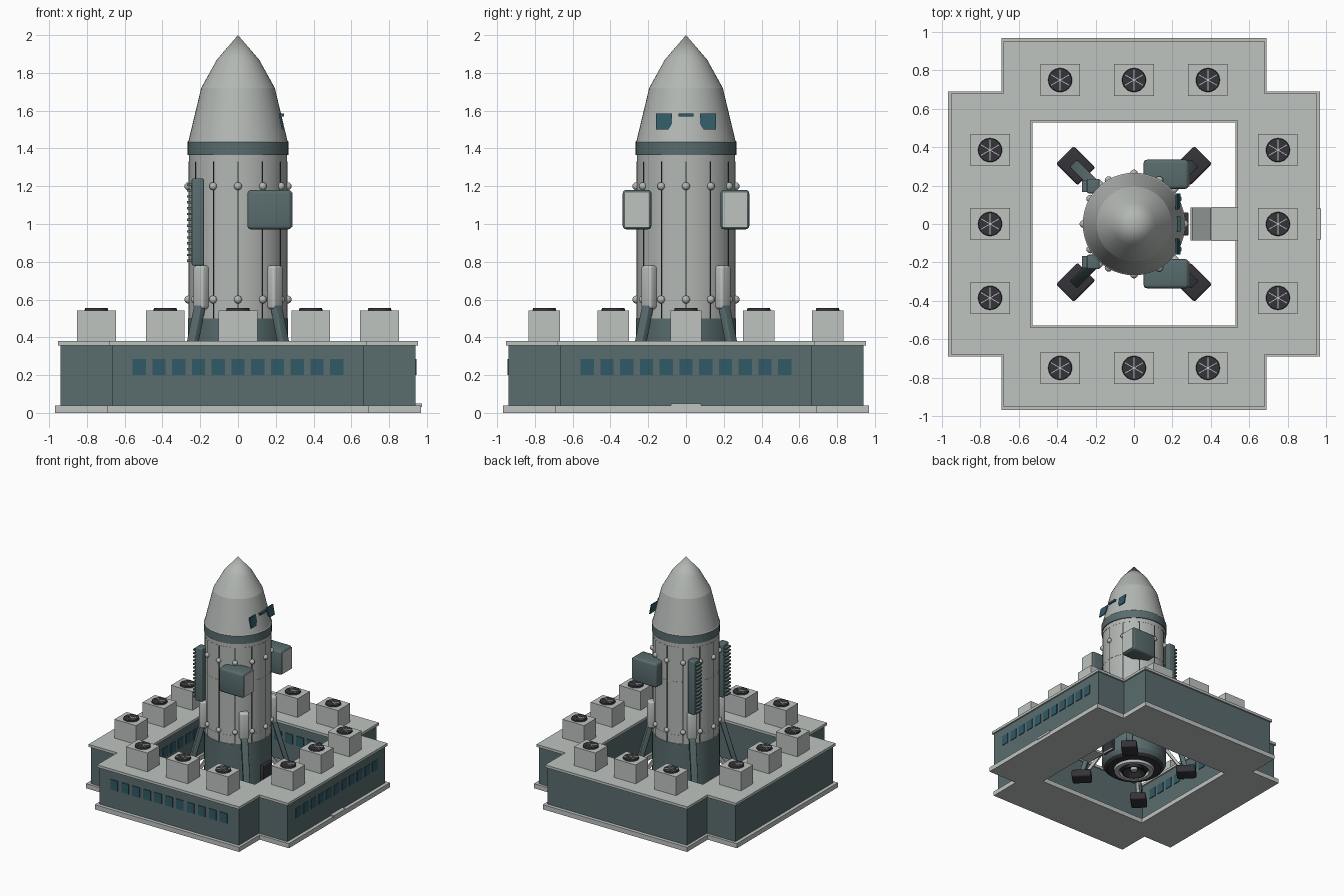
import bpy, bmesh, math
from mathutils import Matrix, Vector

if "Cube" in bpy.data.objects:
    bpy.data.objects.remove(bpy.data.objects["Cube"])


def mat(name, r, g, b):
    m = bpy.data.materials.new(name)
    m.diffuse_color = (r, g, b, 1)
    m.use_nodes = True
    m.node_tree.nodes["Principled BSDF"].inputs["Base Color"].default_value = m.diffuse_color
    return m


LIGHT = mat("light_grey", 0.52, 0.55, 0.53)
HULL = mat("hull_grey", 0.45, 0.475, 0.455)
TEAL = mat("slate_teal", 0.10, 0.15, 0.155)
GLASS = mat("blue_glass", 0.03, 0.10, 0.135)
DARK = mat("charcoal", 0.035, 0.033, 0.04)


def finish(name, bm, mats, smooth=None):
    bmesh.ops.recalc_face_normals(bm, faces=bm.faces)
    me = bpy.data.meshes.new(name)
    bm.to_mesh(me)
    bm.free()
    ob = bpy.data.objects.new(name, me)
    bpy.context.collection.objects.link(ob)
    for m in mats:
        me.materials.append(m)
    if smooth:
        bpy.ops.object.select_all(action='DESELECT')
        ob.select_set(True)
        bpy.context.view_layer.objects.active = ob
        bpy.ops.object.shade_smooth_by_angle(angle=math.radians(smooth))
    return ob


def add_box(bm, lo, hi, m=Matrix()):
    lo, hi = Vector(lo), Vector(hi)
    s = hi - lo
    mx = m @ Matrix.Translation((lo + hi) / 2) @ Matrix.Diagonal((*s, 1))
    return bmesh.ops.create_cube(bm, size=1, matrix=mx)['verts']


def box(name, lo, hi, material, bevel=0, m=Matrix()):
    bm = bmesh.new()
    add_box(bm, lo, hi, m)
    if bevel:
        bmesh.ops.bevel(bm, geom=bm.edges[:], offset=bevel, segments=3, profile=0.5, affect='EDGES')
    return finish(name, bm, [material], 35 if bevel else None)


def lathe(name, profile, mats, pick=None, n=48, smooth=12):
    """Spin an (r, z) profile about z; pick(z) returns a material index."""
    bm = bmesh.new()
    vs = [bm.verts.new((r, 0, z)) for r, z in profile]
    es = [bm.edges.new(p) for p in zip(vs, vs[1:])]
    bmesh.ops.spin(bm, geom=vs + es, axis=(0, 0, 1), cent=(0, 0, 0), angle=math.tau, steps=n)
    bmesh.ops.remove_doubles(bm, verts=bm.verts, dist=1e-4)
    if pick:
        for f in bm.faces:
            f.material_index = pick(f.calc_center_median().z)
    return finish(name, bm, mats, smooth)


def spin_z(deg):
    return Matrix.Rotation(math.radians(deg), 4, 'Z')


# --- Cross-shaped building with an open courtyard ---
def cross_ring(name, outer, notch, hole, z0, z1, material):
    g = [-outer, -notch, -hole, hole, notch, outer]
    bm = bmesh.new()
    for i in range(5):
        for j in range(5):
            if (i == j == 2) or (i in (0, 4) and j in (0, 4)):
                continue
            bm.faces.new([bm.verts.new((g[a], g[b], z0)) for a, b in
                          ((i, j), (i + 1, j), (i + 1, j + 1), (i, j + 1))])
    bmesh.ops.remove_doubles(bm, verts=bm.verts, dist=1e-5)
    top = bmesh.ops.extrude_face_region(bm, geom=bm.faces[:], use_keep_orig=True)['geom']
    bmesh.ops.translate(bm, verts=[v for v in top if isinstance(v, bmesh.types.BMVert)], vec=(0, 0, z1 - z0))
    return finish(name, bm, [material])


cross_ring("foundation_slab", 0.97, 0.69, 0.53, 0, 0.04, LIGHT)
cross_ring("building_walls", 0.94, 0.667, 0.55, 0.04, 0.36, TEAL)
cross_ring("roof_slab", 0.953, 0.68, 0.54, 0.358, 0.38, LIGHT)

# Window rows on the front and right facades and two courtyard walls
bm = bmesh.new()
for turn in (0, 90):
    for y, count in ((-0.94, 11), (0.55, 9)):
        for k in range(count):
            x = (k - (count - 1) / 2) * 0.1045
            add_box(bm, (x - 0.035, y - 0.006, 0.2), (x + 0.035, y + 0.002, 0.285), spin_z(turn))
finish("building_windows", bm, [GLASS])
box("door_sill", (0.93, -0.08, 0.03), (0.975, 0.08, 0.05), LIGHT)

# Rooftop cooling units with fans
spots = [(0.385 * k, s * 0.75) for k in (-1, 0, 1) for s in (-1, 1)]
spots += [(y, x) for x, y in spots]
bm, fan, spokes = bmesh.new(), bmesh.new(), bmesh.new()
for x, y in spots:
    at = Matrix.Translation((x, y, 0))
    add_box(bm, (-0.103, -0.083, 0.38), (0.103, 0.083, 0.542), at)
    bmesh.ops.create_cone(fan, cap_ends=True, segments=24, radius1=0.063, radius2=0.06, depth=0.014,
                          matrix=at @ Matrix.Translation((0, 0, 0.547)))
    for a in (30, 90, 150):
        add_box(spokes, (-0.055, -0.002, 0.553), (0.055, 0.002, 0.556), at @ spin_z(a))
finish("cooling_units", bm, [LIGHT])
finish("cooling_fans", fan, [DARK])
finish("fan_spokes", spokes, [LIGHT])

# --- Rocket hull ---
lathe("rocket_hull", [(0.245, 0.10), (0.265, 0.13), (0.265, 0.5), (0.26, 0.5), (0.26, 1.365),
                      (0.267, 1.365), (0.267, 1.435), (0.262, 1.44), (0.195, 1.72),
                      (0.112, 1.87), (0, 2.0)], [HULL, TEAL],
      lambda z: 1 if z < 0.5 or 1.365 <= z < 1.437 else 0)
lathe("engine_base", [(0.247, 0.105), (0.22, 0.08), (0.17, 0.075), (0, 0.10)], [DARK])
lathe("engine_ring", [(0.17, 0.09), (0.16, 0.055), (0.125, 0.055), (0.12, 0.09)], [LIGHT])
lathe("engine_nozzle", [(0.06, 0.10), (0.10, 0.045), (0.092, 0.045), (0.04, 0.085), (0, 0.085)], [DARK])
lathe("nozzle_core", [(0.03, 0.09), (0.025, 0.06), (0, 0.055)], [HULL], n=16)

# Vertical seams, rivets and thin hoop joints
seams, rivets = bmesh.new(), bmesh.new()
for k in range(12):
    r = spin_z(30 * k)
    add_box(seams, (0.255, -0.003, 0.5), (0.262, 0.003, 1.33), r)
    for z in (0.6, 1.2):
        bmesh.ops.create_uvsphere(rivets, u_segments=12, v_segments=8, radius=0.021,
                                  matrix=r @ Matrix.Translation((0.263, 0, z)))
finish("hull_seams", seams, [DARK])
finish("hull_rivets", rivets, [HULL], 40)
for z in (0.57, 1.03, 1.33):
    lathe("hoop_joint", [(0.258, z - 0.002), (0.2615, z - 0.002), (0.2615, z + 0.002), (0.258, z + 0.002)], [HULL])

# Cockpit windows on the right of the nose
bm = bmesh.new()
for s in (-1, 1):
    pts = [(0.075, 1.585), (0.16, 1.585), (0.16, 1.50), (0.095, 1.50), (0.075, 1.53)]
    f = bm.faces.new([bm.verts.new((0.232 - (z - 1.5) * 0.2, s * y, z)) for y, z in pts])
    ext = bmesh.ops.extrude_face_region(bm, geom=[f], use_keep_orig=True)['geom']
    bmesh.ops.translate(bm, verts=[v for v in ext if isinstance(v, bmesh.types.BMVert)], vec=(0.009, 0, 0))
add_box(bm, (0.22, -0.04, 1.568), (0.243, 0.04, 1.585))
finish("cockpit_windows", bm, [GLASS])

for s, side in ((-1, "front"), (1, "back")):
    # Side pods with a pale outer panel
    ys = sorted((s * 0.183, s * 0.335))
    box(side + "_side_pod", (0.05, ys[0], 0.972), (0.285, ys[1], 1.18), TEAL, 0.018)
    box(side + "_pod_panel", (0.28, ys[0] + 0.012, 0.984), (0.289, ys[1] - 0.012, 1.168), LIGHT)
    # Radiator racks with stacked fins
    ys = sorted((s * 0.16, s * 0.235))
    box(side + "_radiator", (-0.245, ys[0], 0.78), (-0.18, ys[1], 1.24), TEAL, 0.008)
    bm = bmesh.new()
    for k in range(14):
        z = 0.805 + k * 0.031
        add_box(bm, (-0.27, ys[0] + 0.006, z - 0.006), (-0.24, ys[1] - 0.006, z + 0.006))
    finish(side + "_radiator_fins", bm, [TEAL])

# --- Landing legs ---
tilt = math.atan2(0.16, 0.57)
for k in range(4):
    r = spin_z(45 + 90 * k)
    box("leg_housing", (0.245, -0.037, 0.55), (0.305, 0.037, 0.78), LIGHT, 0.015, r)
    lean = r @ Matrix.Translation((0.43, 0, 0.05)) @ Matrix.Rotation(-tilt, 4, 'Y')
    box("leg_strut", (-0.02, -0.027, 0), (0.02, 0.027, 0.56), TEAL, 0.006, lean)
    box("leg_brace", (-0.012, -0.012, 0), (0.012, 0.012, 0.28), HULL, 0,
        r @ Matrix.Translation((0.40, 0, 0.05)) @ Matrix.Rotation(-0.6, 4, 'Y'))
    box("foot_pad", (0.35, -0.065, 0), (0.51, 0.065, 0.065), DARK, 0.012, r)

# --- Entry hatch and walkway ---
box("entry_hatch", (0.25, -0.06, 0.14), (0.285, 0.06, 0.29), DARK, 0.006)
box("walkway_platform", (0.405, -0.088, 0.03), (0.55, 0.088, 0.05), LIGHT)
box("walkway_ramp", (-0.125, -0.085, -0.008), (0, 0.085, 0.008), LIGHT, 0,
    Matrix.Translation((0.395, 0, 0.05)) @ Matrix.Rotation(0.7, 4, 'Y'))
